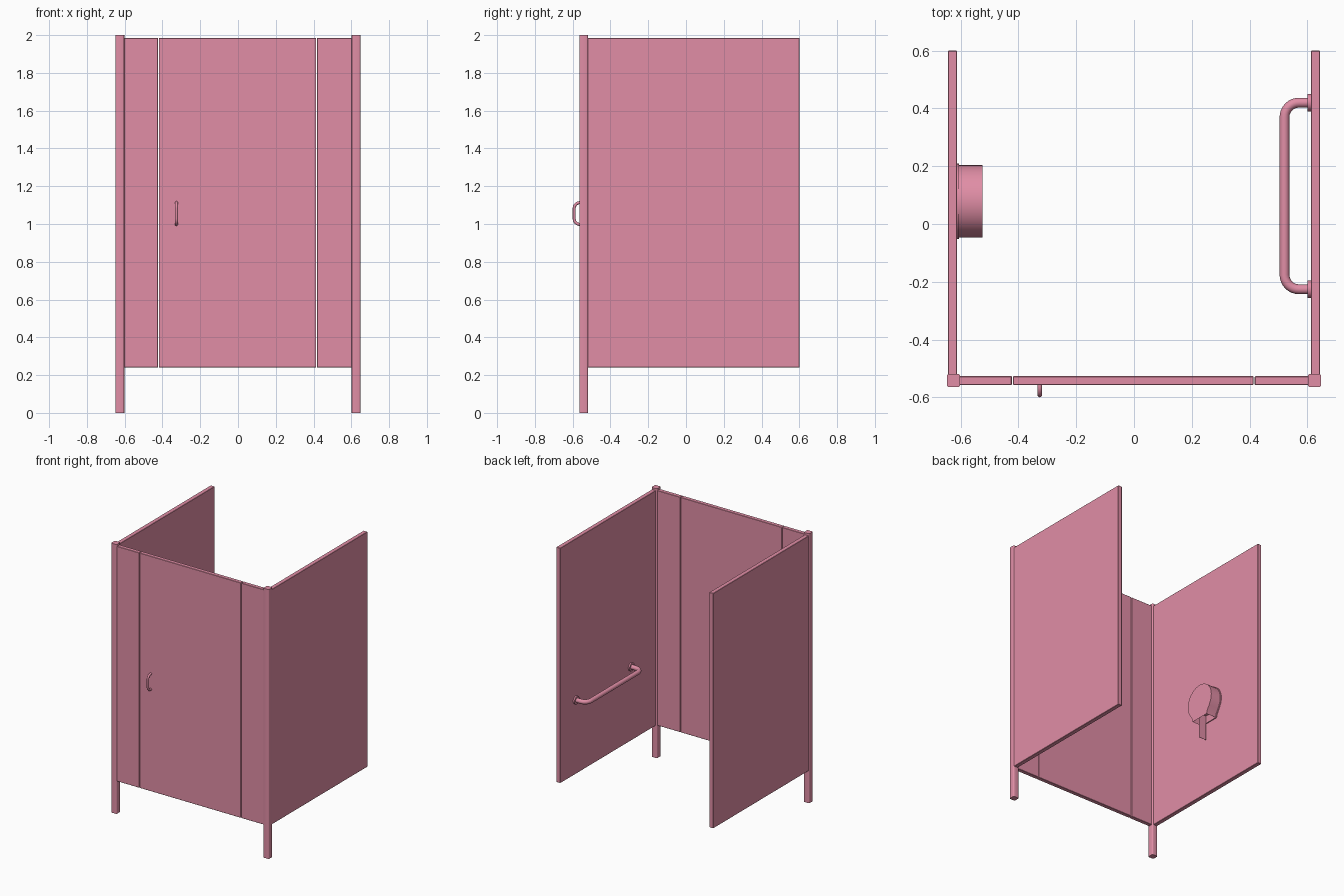
import bpy, bmesh, math
from mathutils import Vector

if "Cube" in bpy.data.objects:
    bpy.data.objects.remove(bpy.data.objects["Cube"])

pink = bpy.data.materials.new("pink_laminate")
pink.diffuse_color = (0.75, 0.27, 0.38, 1)
pink.use_nodes = True
pink.node_tree.nodes["Principled BSDF"].inputs["Base Color"].default_value = pink.diffuse_color


def finish(name, bm, smooth=False):
    bmesh.ops.recalc_face_normals(bm, faces=bm.faces)
    me = bpy.data.meshes.new(name)
    bm.to_mesh(me)
    bm.free()
    ob = bpy.data.objects.new(name, me)
    bpy.context.collection.objects.link(ob)
    me.materials.append(pink)
    if smooth:
        shade(ob)
    return ob


def shade(ob):
    bpy.ops.object.select_all(action='DESELECT')
    ob.select_set(True)
    bpy.context.view_layer.objects.active = ob
    bpy.ops.object.shade_smooth_by_angle(angle=math.radians(35))


def box(name, lo, hi, bevel=0.0, segments=1, vertical_only=False):
    bm = bmesh.new()
    bmesh.ops.create_cube(bm, size=1)
    for v in bm.verts:
        v.co = [(a + b) / 2 + c * (b - a) for a, b, c in zip(lo, hi, v.co)]
    if bevel:
        edges = [e for e in bm.edges if not vertical_only
                 or abs(e.verts[0].co.z - e.verts[1].co.z) > 0.5]
        bmesh.ops.bevel(bm, geom=edges, offset=bevel, segments=segments,
                        profile=0.5, affect='EDGES')
    return finish(name, bm, segments > 1)


def fillet(points, radius, steps=8):
    # Round the inner corners of a path with quadratic-free circular arcs
    pts = [Vector(p) for p in points]
    out = [pts[0]]
    for a, b, c in zip(pts, pts[1:], pts[2:]):
        u, w = (a - b).normalized(), (c - b).normalized()
        centre = b + (u + w) * radius
        for i in range(steps + 1):
            t = math.pi / 2 * i / steps
            out.append(centre - w * radius * math.cos(t) - u * radius * math.sin(t))
    return out + [pts[-1]]


def tube(name, path, radius):
    cu = bpy.data.curves.new(name, 'CURVE')
    cu.dimensions = '3D'
    cu.bevel_depth = radius
    cu.bevel_resolution = 4
    cu.use_fill_caps = True
    sp = cu.splines.new('POLY')
    sp.points.add(len(path) - 1)
    for p, co in zip(sp.points, path):
        p.co = (*co, 1)
    ob = bpy.data.objects.new(name, cu)
    bpy.context.collection.objects.link(ob)
    cu.materials.append(pink)
    bpy.ops.object.select_all(action='DESELECT')
    ob.select_set(True)
    bpy.context.view_layer.objects.active = ob
    bpy.ops.object.convert(target='MESH')
    shade(bpy.context.object)


def extrude_x(name, outline, x0, x1, hollow_bottom=False):
    # Extrude a closed (y, z) outline along x
    bm = bmesh.new()
    face = bm.faces.new([bm.verts.new((x0, y, z)) for y, z in outline])
    ext = bmesh.ops.extrude_face_region(bm, geom=[face])
    for v in ext['geom']:
        if isinstance(v, bmesh.types.BMVert):
            v.co.x = x1
    bmesh.ops.recalc_face_normals(bm, faces=bm.faces)
    if hollow_bottom:
        f = min(bm.faces, key=lambda f: f.calc_center_median().z)
        bmesh.ops.inset_region(bm, faces=[f], thickness=0.008)
        for v in f.verts:
            v.co.z += 0.05
    return finish(name, bm, True)


# Posts and side walls
Z0, Z1 = 0.24, 1.985
for side, s in (("left", -1), ("right", 1)):
    cx = 0.625 * s
    box(f"{side}_post", (cx - 0.023, -0.565, 0), (cx + 0.023, -0.519, 2),
        0.008, 3, True)
    cx = 0.628 * s
    box(f"{side}_wall", (cx - 0.016, -0.525, Z0), (cx + 0.016, 0.6, Z1), 0.002)

# Front panels and door
for name, a, b in (("left_front_panel", -0.61, -0.423),
                   ("door", -0.419, 0.414),
                   ("right_front_panel", 0.418, 0.61)):
    box(name, (a, -0.557, Z0), (b, -0.527, Z1), 0.002)

# Door handle
hx = -0.326
tube("door_handle", fillet([(hx, -0.55, 0.998), (hx, -0.592, 0.998),
                            (hx, -0.592, 1.113), (hx, -0.55, 1.113)], 0.03), 0.008)

# Grab bar with wall flanges
gz, ya, yb = 0.79, 0.42, -0.226
tube("grab_bar", fillet([(0.612, ya, gz), (0.521, ya, gz),
                         (0.521, yb, gz), (0.612, yb, gz)], 0.05), 0.017)
for name, y in (("rear_flange", ya), ("front_flange", yb)):
    ring = [(y + 0.03 * math.cos(i * math.pi / 12), gz + 0.03 * math.sin(i * math.pi / 12))
            for i in range(24)]
    extrude_x(name, ring, 0.601, 0.613)


# Paper dispenser: round top, sides sweeping in to a narrow open bottom
def dispenser_outline(r, half, z_low, yc=0.0785, zc=0.93):
    arc = [(r * math.cos(math.radians(a)), zc + r * math.sin(math.radians(a)))
           for a in range(-20, 201, 10)]
    left = [(-r * 0.82, zc - r * 0.6), (-half * 1.12, zc - r * 0.83), (-half, z_low)]
    right = [(-y, z) for y, z in reversed(left)]
    return [(yc + y, z) for y, z in right + arc + left]


extrude_x("dispenser_body", dispenser_outline(0.126, 0.075, 0.795), -0.606, -0.525, True)
extrude_x("dispenser_back_plate", dispenser_outline(0.131, 0.079, 0.792), -0.614, -0.605)
box("paper_sheet", (-0.602, 0.056, 0.655), (-0.538, 0.058, 0.85))
